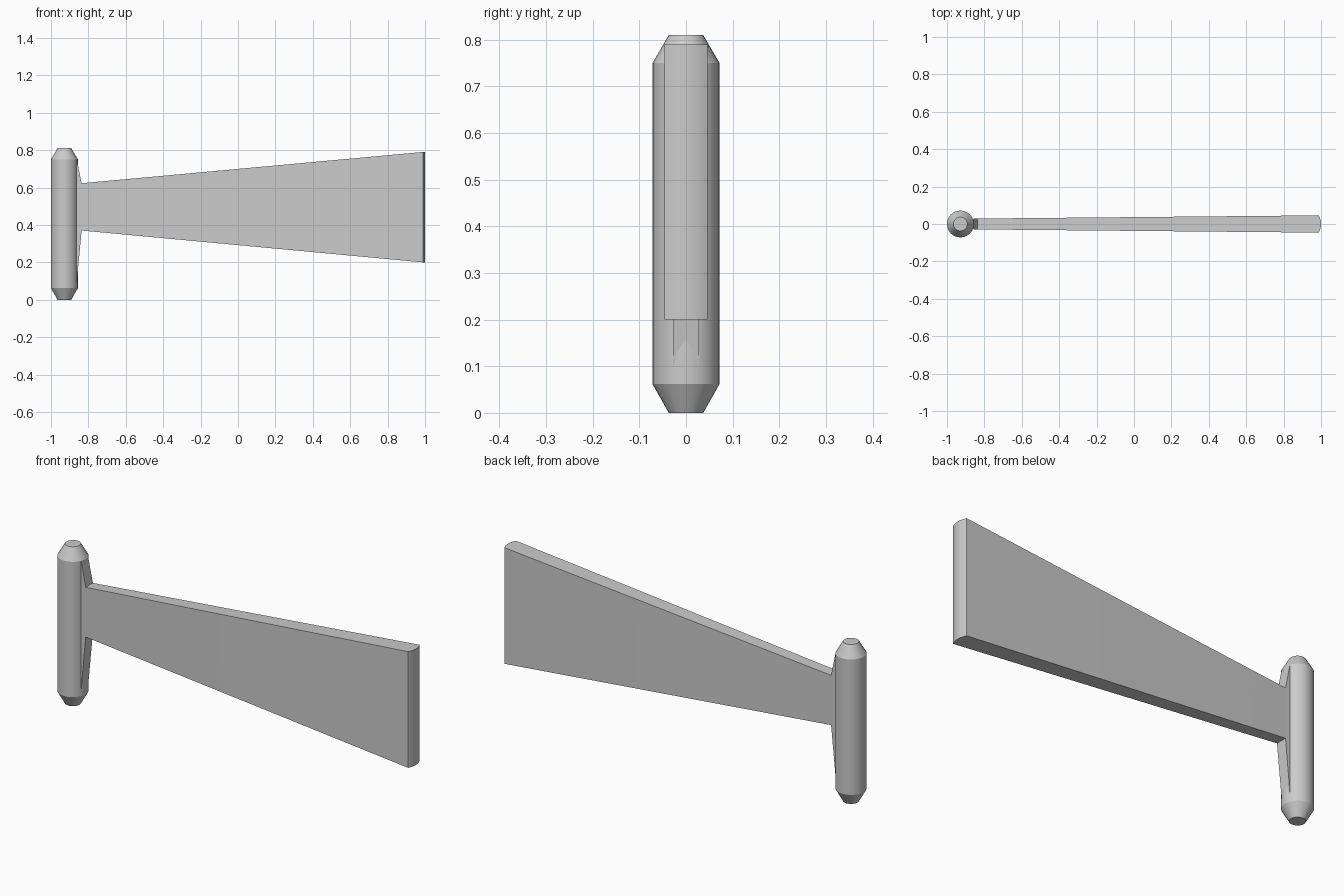
import bpy, bmesh, math

cube = bpy.data.objects.get("Cube")
if cube:
    bpy.data.objects.remove(cube, do_unlink=True)

grey = bpy.data.materials.new("plain grey")
grey.use_nodes = True
colour = (0.6, 0.6, 0.6, 1)
grey.diffuse_color = colour
grey.node_tree.nodes["Principled BSDF"].inputs["Base Color"].default_value = colour


def finish(name, bm):
    """Turn a bmesh into a smooth object with sharp edges kept."""
    bmesh.ops.remove_doubles(bm, verts=bm.verts, dist=1e-5)
    bmesh.ops.recalc_face_normals(bm, faces=bm.faces)
    mesh = bpy.data.meshes.new(name)
    bm.to_mesh(mesh)
    bm.free()
    mesh.materials.append(grey)
    obj = bpy.data.objects.new(name, mesh)
    bpy.context.collection.objects.link(obj)
    bpy.ops.object.select_all(action="DESELECT")
    obj.select_set(True)
    bpy.context.view_layer.objects.active = obj
    bpy.ops.object.shade_smooth_by_angle(angle=math.radians(25))
    return obj


def loft(name, rings):
    """Skin a list of closed rings and cap both ends."""
    bm = bmesh.new()
    loops = [[bm.verts.new(p) for p in ring] for ring in rings]
    for a, b in zip(loops, loops[1:]):
        for i in range(len(a)):
            j = (i + 1) % len(a)
            bm.faces.new((a[i], a[j], b[j], b[i]))
    bm.faces.new(loops[0])
    if name == "hinge_pin":
        bm.faces.new(loops[-1])
    return finish(name, bm)


# Upright pin with tapered ends
SIDES, AXIS_X = 24, -0.928
pin_profile = [(0.037, 0), (0.072, 0.062), (0.072, 0.75), (0.037, 0.81)]
loft("hinge_pin", [
    [(AXIS_X + r * math.cos(k * math.tau / SIDES), r * math.sin(k * math.tau / SIDES), z)
     for k in range(SIDES)]
    for r, z in pin_profile])

# Flaring blade with its root web: x, half thickness, bottom, top
sections = [(-0.866, 0.028, 0.075, 0.75),
            (-0.861, 0.028, 0.105, 0.745),
            (-0.836, 0.029, 0.37, 0.623)]

# Shallow rounded tip
HALF, BULGE, STEPS = 0.046, 0.012, 6
for k in range(STEPS + 1):
    half = HALF * (1 - k / STEPS)
    x = 1 - BULGE * (half / HALF) ** 2
    sections.append((x, half, 0.20, 0.79))

loft("blade", [[(x, -h, lo), (x, h, lo), (x, h, hi), (x, -h, hi)]
               for x, h, lo, hi in sections])
